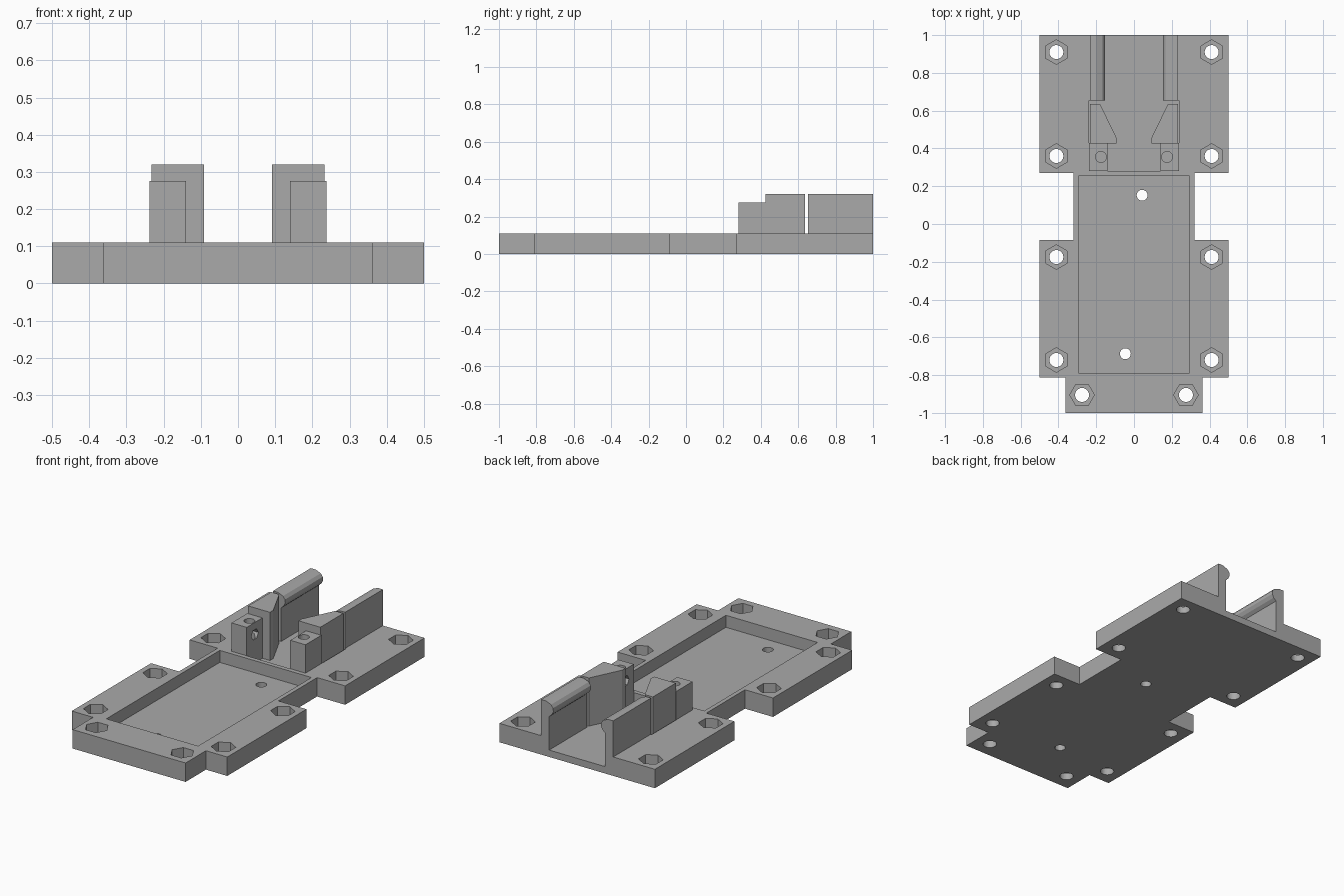
import bpy
import bmesh
import math

if "Cube" in bpy.data.objects:
    bpy.data.objects.remove(bpy.data.objects["Cube"], do_unlink=True)

grey = bpy.data.materials.new("plain grey")
grey.use_nodes = True
colour = (0.4, 0.4, 0.4, 1)
grey.diffuse_color = colour
grey.node_tree.nodes["Principled BSDF"].inputs["Base Color"].default_value = colour

TOP, FLOOR = 0.11, 0.04


def prism(name, points, low, high, axis="z"):
    """Extrude a closed outline along the given axis."""
    place = {"x": lambda a, b, c: (c, a, b),
             "y": lambda a, b, c: (a, c, b),
             "z": lambda a, b, c: (a, b, c)}[axis]
    bm = bmesh.new()
    face = bm.faces.new([bm.verts.new(place(a, b, low)) for a, b in points])
    grown = bmesh.ops.extrude_face_region(bm, geom=[face])["geom"]
    shift = place(0, 0, high - low)
    bmesh.ops.translate(bm, vec=shift,
                        verts=[g for g in grown if isinstance(g, bmesh.types.BMVert)])
    bmesh.ops.recalc_face_normals(bm, faces=bm.faces)
    mesh = bpy.data.meshes.new(name)
    bm.to_mesh(mesh)
    bm.free()
    mesh.materials.append(grey)
    obj = bpy.data.objects.new(name, mesh)
    bpy.context.collection.objects.link(obj)
    return obj


def ring(x, y, radius, sides, turn=0.0):
    step = math.tau / sides
    return [(x + radius * math.cos(turn + i * step),
             y + radius * math.sin(turn + i * step)) for i in range(sides)]


def rect(x0, x1, y0, y1):
    return [(x0, y0), (x1, y0), (x1, y1), (x0, y1)]


def cut(target, *cutters):
    """Subtract each cutter and bake the result."""
    for cutter in cutters:
        cutter.hide_render = True
        mod = target.modifiers.new("cut", "BOOLEAN")
        mod.operation = "DIFFERENCE"
        mod.solver = "EXACT"
        mod.object = cutter
    graph = bpy.context.evaluated_depsgraph_get()
    baked = bpy.data.meshes.new_from_object(target.evaluated_get(graph))
    target.modifiers.clear()
    target.data = baked
    for cutter in cutters:
        bpy.data.objects.remove(cutter, do_unlink=True)


# Stepped base plate
half = [(0.363, -1), (0.363, -0.813), (0.5, -0.813), (0.5, -0.085),
        (0.32, -0.085), (0.32, 0.27), (0.5, 0.27), (0.5, 1)]
base = prism("base_plate", half + [(-x, y) for x, y in reversed(half)], 0, TOP)

# Front pocket and the rear channel that opens at the back
channel = [(0.238, 0.28), (0.238, 0.655), (0.18, 0.655), (0.18, 1.1)]
cutters = [
    prism("pocket_cutter", rect(-0.295, 0.295, -0.788, 0.254), FLOOR, 0.2),
    prism("channel_cutter", channel + [(-x, y) for x, y in reversed(channel)], FLOOR, 0.2),
]

# Bolt holes with hexagonal nut seats
bolts = [(0.411, y, math.pi / 6) for y in (0.91, 0.36, -0.175, -0.72)]
bolts.append((0.275, -0.905, 0))
for side in (-1, 1):
    for x, y, turn in bolts:
        cutters.append(prism("nut_cutter", ring(side * x, y, 0.065, 6, turn), FLOOR, 0.2))
        cutters.append(prism("bolt_cutter", ring(side * x, y, 0.037, 32), -0.1, 0.2))

# Two small holes through the pocket floor
for x, y in ((0.043, 0.152), (-0.046, -0.687)):
    cutters.append(prism("pin_cutter", ring(x, y, 0.029, 24), -0.1, 0.2))
cut(base, *cutters)

# Mirrored posts, tapered guides and lipped rails
for side, word in ((-1, "right"), (1, "left")):
    def flip(points):
        return [(side * a, b) for a, b in points]

    post = prism(word + "_post", flip(rect(0.14, 0.238, 0.28, 0.43)), FLOOR, 0.275)
    hole = prism("post_hole_cutter", ring(side * 0.175, 0.355, 0.029, 24), 0.12, 0.4)
    seat = prism("side_hole_cutter", ring(0.355, 0.205, 0.032, 6),
                 *sorted((side * 0.1, side * 0.18)), axis="x")
    cut(post, hole, seat)

    prism(word + "_guide", flip([(0.232, 0.425), (0.092, 0.425), (0.092, 0.455),
                                 (0.18, 0.636), (0.232, 0.636)]), FLOOR, 0.32)

    prism(word + "_rail", flip([(0.232, FLOOR), (0.18, FLOOR), (0.18, 0.235),
                                (0.163, 0.25), (0.153, 0.27), (0.155, 0.29),
                                (0.168, 0.307), (0.2, 0.32), (0.232, 0.32)]),
          0.653, 1, axis="y")
